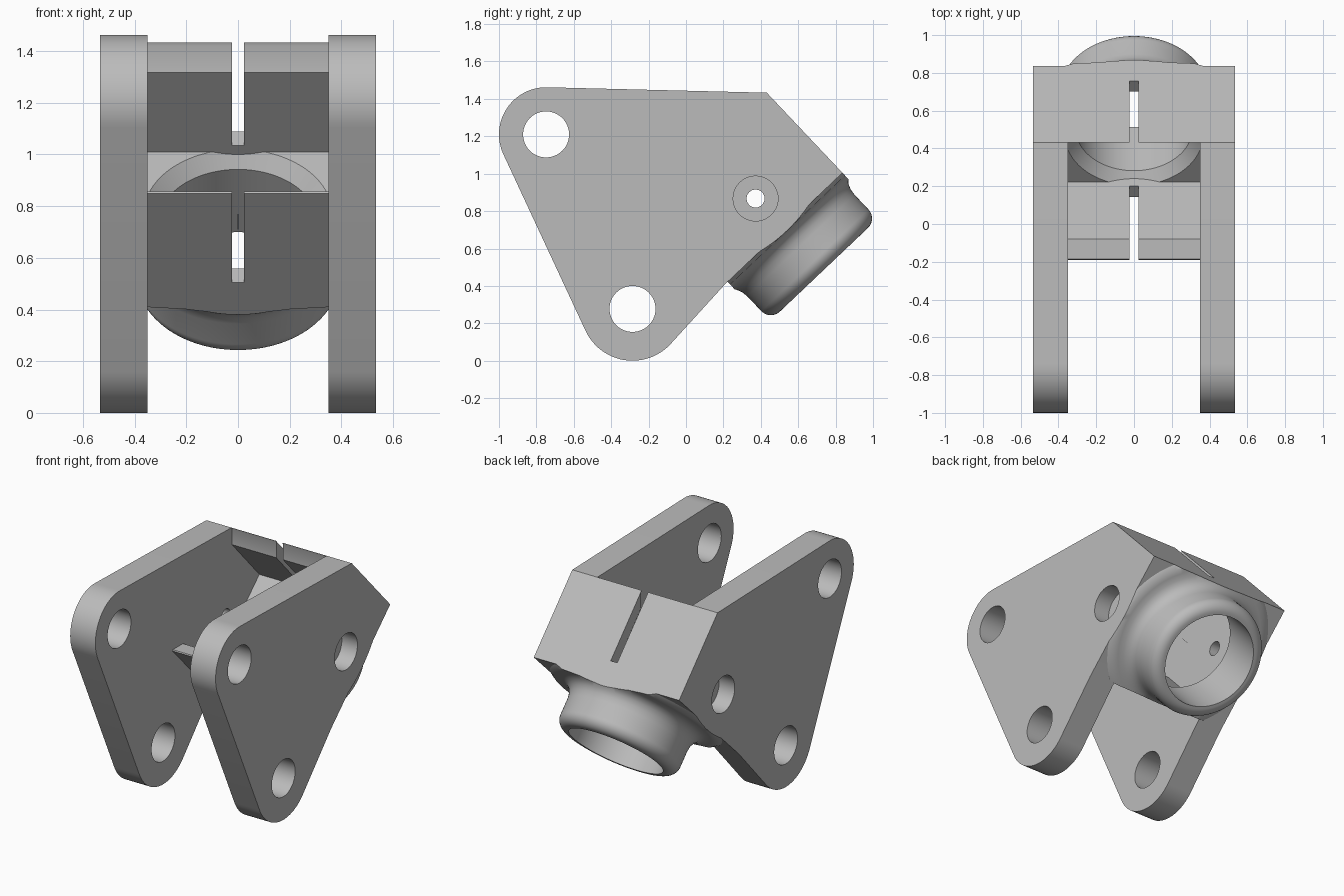
import bpy, bmesh
from math import cos, sin, radians, pi
from mathutils import Vector

cube = bpy.data.objects.get("Cube")
if cube:
    bpy.data.objects.remove(cube, do_unlink=True)

grey = bpy.data.materials.new("plain grey")
grey.use_nodes = True
colour = (0.5, 0.5, 0.5, 1)
grey.diffuse_color = colour
grey.node_tree.nodes["Principled BSDF"].inputs["Base Color"].default_value = colour

# Tilted socket frame: u runs up the socket plane, v runs out along its axis
D = Vector((0.725, 0.688))
N = Vector((0.688, -0.725))
PLATE_IN, PLATE_OUT = 0.35, 0.535
U_LOW, U_HIGH, WALL = 0.452, 1.299, 0.078
U_MID = 0.87
V_BACK, V_FLOOR, V_SLOT = -0.153, -0.235, -0.268


def tilt(u, v):
    return tuple(D * u + N * v)


def finish(name, bm):
    bmesh.ops.recalc_face_normals(bm, faces=bm.faces)
    mesh = bpy.data.meshes.new(name)
    bm.to_mesh(mesh)
    bm.free()
    mesh.materials.append(grey)
    ob = bpy.data.objects.new(name, mesh)
    bpy.context.collection.objects.link(ob)
    return ob


def prism(name, outline, x0, x1):
    """Extrude a (y, z) outline from x0 to x1."""
    bm = bmesh.new()
    face = bm.faces.new([bm.verts.new((x0, y, z)) for y, z in outline])
    out = bmesh.ops.extrude_face_region(bm, geom=[face])
    moved = [g for g in out["geom"] if isinstance(g, bmesh.types.BMVert)]
    bmesh.ops.translate(bm, verts=moved, vec=(x1 - x0, 0, 0))
    return finish(name, bm)


def tilted_box(name, u0, u1, v0, v1, half):
    return prism(name, [tilt(u0, v0), tilt(u1, v0), tilt(u1, v1), tilt(u0, v1)], -half, half)


def revolve(name, profile, steps=96):
    """Turn a closed (radius, v) profile around the socket axis."""
    bm = bmesh.new()
    rings = []
    for i in range(steps):
        a = 2 * pi * i / steps
        rings.append([bm.verts.new((r * cos(a), *tilt(U_MID + r * sin(a), v)))
                      for r, v in profile])
    for i in range(steps):
        a, b = rings[i], rings[(i + 1) % steps]
        for j in range(len(profile)):
            k = (j + 1) % len(profile)
            bm.faces.new((a[j], a[k], b[k], b[j]))
    return finish(name, bm)


def arc(centre, r, start, end, steps):
    return [(centre[0] + r * cos(t), centre[1] + r * sin(t))
            for t in (radians(start + (end - start) * i / steps) for i in range(steps + 1))]


def boolean(ob, cutters, operation="DIFFERENCE"):
    """Apply the cutters to the part, then remove them."""
    for c in cutters:
        mod = ob.modifiers.new("cut", "BOOLEAN")
        mod.operation, mod.object, mod.solver = operation, c, "EXACT"
        c.hide_render = True
    bpy.context.view_layer.update()
    ev = ob.evaluated_get(bpy.context.evaluated_depsgraph_get())
    mesh = bpy.data.meshes.new_from_object(ev)
    ob.modifiers.clear()
    ob.data = mesh
    for c in cutters:
        bpy.data.objects.remove(c, do_unlink=True)
    return ob


parts = []

# Side plates with two pin holes and a counterbored small hole
front_pin, low_pin, small_pin = (-0.748, 1.21), (-0.286, 0.277), (0.372, 0.867)
top_corner = (0.432, 1.433)
outline = (arc(front_pin, 0.252, 88.5, 205, 24) + arc(low_pin, 0.277, 205, 317, 24)
           + [tilt(U_LOW - 0.018, V_BACK), tilt(U_HIGH, V_BACK), top_corner])
for name, s in (("left_plate", 1), ("right_plate", -1)):
    plate = prism(name, outline, s * PLATE_IN, s * PLATE_OUT)
    holes = [prism("hole", arc(c, r, 0, 360 - 7.5, 47), s * x0, s * 0.7)
             for c, r, x0 in ((front_pin, 0.123, 0.2), (low_pin, 0.123, 0.2),
                              (small_pin, 0.048, 0.2), (small_pin, 0.12, 0.42))]
    parts.append(boolean(plate, holes))

# Cross walls, each with a slot open at its free end
upper = prism("upper_wall", [tilt(U_HIGH, V_BACK), top_corner, (0.437, 1.42), (0.437, 1.318),
                             tilt(U_HIGH - WALL, V_BACK)], -PLATE_IN, PLATE_IN)
lower = prism("lower_wall", [tilt(U_LOW, V_BACK), (-0.19, 0.85), (-0.186, 0.857), (-0.08, 0.857),
                             tilt(U_LOW + WALL, V_BACK)], -PLATE_IN, PLATE_IN)
for wall, u in ((upper, U_HIGH - WALL), (lower, U_LOW)):
    slot = tilted_box("slot", u - 0.15, u + WALL + 0.15, -1.2, V_SLOT, 0.024)
    parts.append(boolean(wall, [slot]))

# Socket floor with a chamfered opening
BORE = 0.31
floor = tilted_box("socket_floor", U_LOW + WALL, U_HIGH - WALL, V_FLOOR, V_BACK, PLATE_IN)
opening = revolve("opening", [(0.001, V_FLOOR - 0.02), (0.385, V_FLOOR - 0.02),
                              (BORE, V_FLOOR + 0.055), (BORE, 0), (0.001, 0)])
parts.append(boolean(floor, [opening]))

# Round socket collar: flared root, straight side, rounded rim
flare = [(BORE, V_BACK), (0.565, V_BACK), (0.535, -0.133), (0.5, -0.13), (0.465, -0.125),
         (0.435, -0.112), (0.413, -0.09), (0.4, -0.06), (0.395, -0.025)]
rim = arc((0.325, 0.085), 0.07, 0, 90, 10)
collar = revolve("socket_collar", flare + rim + [(BORE, 0.155)])
trim = tilted_box("trim", U_LOW, U_HIGH, -0.4, 0.4, PLATE_OUT)
parts.append(boolean(collar, [trim], "INTERSECT"))

# Smooth curved surfaces, keep edges sharp
bpy.ops.object.select_all(action="DESELECT")
for ob in parts:
    ob.select_set(True)
bpy.context.view_layer.objects.active = parts[0]
bpy.ops.object.shade_smooth_by_angle(angle=radians(32))
